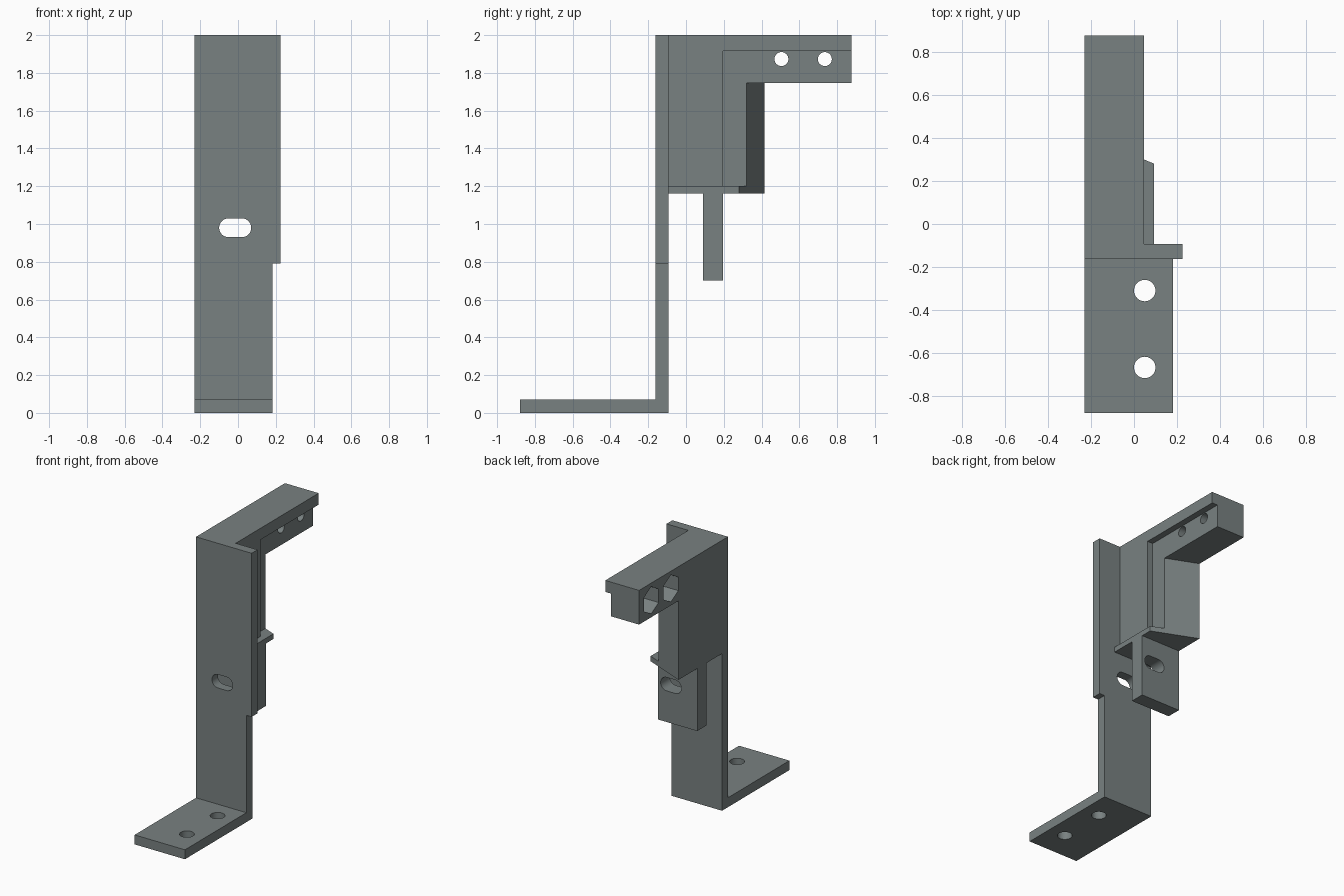
import bpy, bmesh, math
from mathutils import Vector

if "Cube" in bpy.data.objects:
    bpy.data.objects.remove(bpy.data.objects["Cube"])

LEFT, RIGHT = -0.23, 0.225


def prism(name, points, offset):
    """Solid made by sweeping a closed 3D outline along an offset."""
    bm = bmesh.new()
    face = bm.faces.new([bm.verts.new(p) for p in points])
    swept = bmesh.ops.extrude_face_region(bm, geom=[face])["geom"]
    verts = [g for g in swept if isinstance(g, bmesh.types.BMVert)]
    bmesh.ops.translate(bm, verts=verts, vec=Vector(offset))
    bmesh.ops.recalc_face_normals(bm, faces=bm.faces[:])
    mesh = bpy.data.meshes.new(name)
    bm.to_mesh(mesh)
    bm.free()
    obj = bpy.data.objects.new(name, mesh)
    bpy.context.collection.objects.link(obj)
    return obj


def box(name, x, y, z):
    pts = [(x[0], y[0], z[0]), (x[1], y[0], z[0]), (x[1], y[1], z[0]), (x[0], y[1], z[0])]
    return prism(name, pts, (0, 0, z[1] - z[0]))


def ring(r, n, start=0.0):
    return [(r * math.cos(start + 2 * math.pi * i / n),
             r * math.sin(start + 2 * math.pi * i / n)) for i in range(n)]


# Bracket body: foot, upright, hanging tab and top arm as one side profile
side = [(-0.88, 0), (-0.093, 0), (-0.093, 1.162), (0.09, 1.162), (0.09, 0.70),
        (0.197, 0.70), (0.197, 1.162), (0.5, 1.162), (0.5, 1.747), (0.877, 1.747),
        (0.877, 2), (-0.162, 2), (-0.162, 0.07), (-0.88, 0.07)]
bracket = prism("bracket", [(LEFT, y, z) for y, z in side], (RIGHT - LEFT, 0, 0))

cutters = [
    # Narrow lower upright and foot
    box("lower_trim", (0.182, 0.5), (-1, 0.5), (-0.1, 0.79)),
    # Ledge and tab width behind the upright
    box("ledge_trim", (0.093, 0.5), (-0.093, 1), (-0.1, 2.1)),
    # Arm side above the ledge
    box("arm_trim", (0.046, 0.5), (-0.093, 1), (1.2, 2.1)),
    # Recess beneath the top strip
    box("side_recess", (0.0, 0.5), (0.197, 1), (1.2, 1.915)),
]

# Slanted back of the block
slope = math.tan(math.radians(22.5))
line_y = lambda x: 0.281 + slope * (0.093 - x)
cutters.append(prism("slanted_back", [(-0.4, line_y(-0.4), 1.0), (0.3, line_y(0.3), 1.0),
                                      (0.3, 0.7, 1.0), (-0.4, 0.7, 1.0)], (0, 0, 0.747)))

# Slot through the upright and tab
slot = []
for cx, a0 in ((0.02, -90), (-0.05, 90)):
    for i in range(17):
        a = math.radians(a0 + 180 * i / 16)
        slot.append((cx + 0.05 * math.cos(a), -0.5, 0.98 + 0.05 * math.sin(a)))
cutters.append(prism("slot", slot, (0, 1, 0)))

# Screw holes in the foot
for y in (-0.31, -0.668):
    cutters.append(prism("foot_hole", [(0.05 + u, y + v, -0.2) for u, v in ring(0.05, 32)], (0, 0, 0.4)))

# Bolt holes in the arm with hexagonal nut pockets
for y in (0.505, 0.735):
    cutters.append(prism("bolt_hole", [(-0.5, y + u, 1.873 + v) for u, v in ring(0.037, 32)], (1, 0, 0)))
    cutters.append(prism("nut_pocket", [(-0.4, y + u, 1.873 + v)
                                        for u, v in ring(0.1, 6, math.pi / 6)], (0.31, 0, 0)))

for cutter in cutters:
    mod = bracket.modifiers.new(cutter.name, "BOOLEAN")
    mod.operation, mod.solver, mod.object = "DIFFERENCE", "EXACT", cutter

# Apply the cuts and remove the cutters
bpy.context.view_layer.update()
final = bpy.data.meshes.new_from_object(bracket.evaluated_get(bpy.context.evaluated_depsgraph_get()))
bracket.modifiers.clear()
bracket.data = final
for cutter in cutters:
    bpy.data.objects.remove(cutter)

# Grey finish
grey = bpy.data.materials.new("slate_grey")
grey.diffuse_color = (0.19, 0.22, 0.22, 1)
grey.use_nodes = True
grey.node_tree.nodes["Principled BSDF"].inputs["Base Color"].default_value = grey.diffuse_color
final.materials.clear()
final.materials.append(grey)

bpy.context.view_layer.objects.active = bracket
bracket.select_set(True)
bpy.ops.object.shade_smooth_by_angle(angle=math.radians(30))
